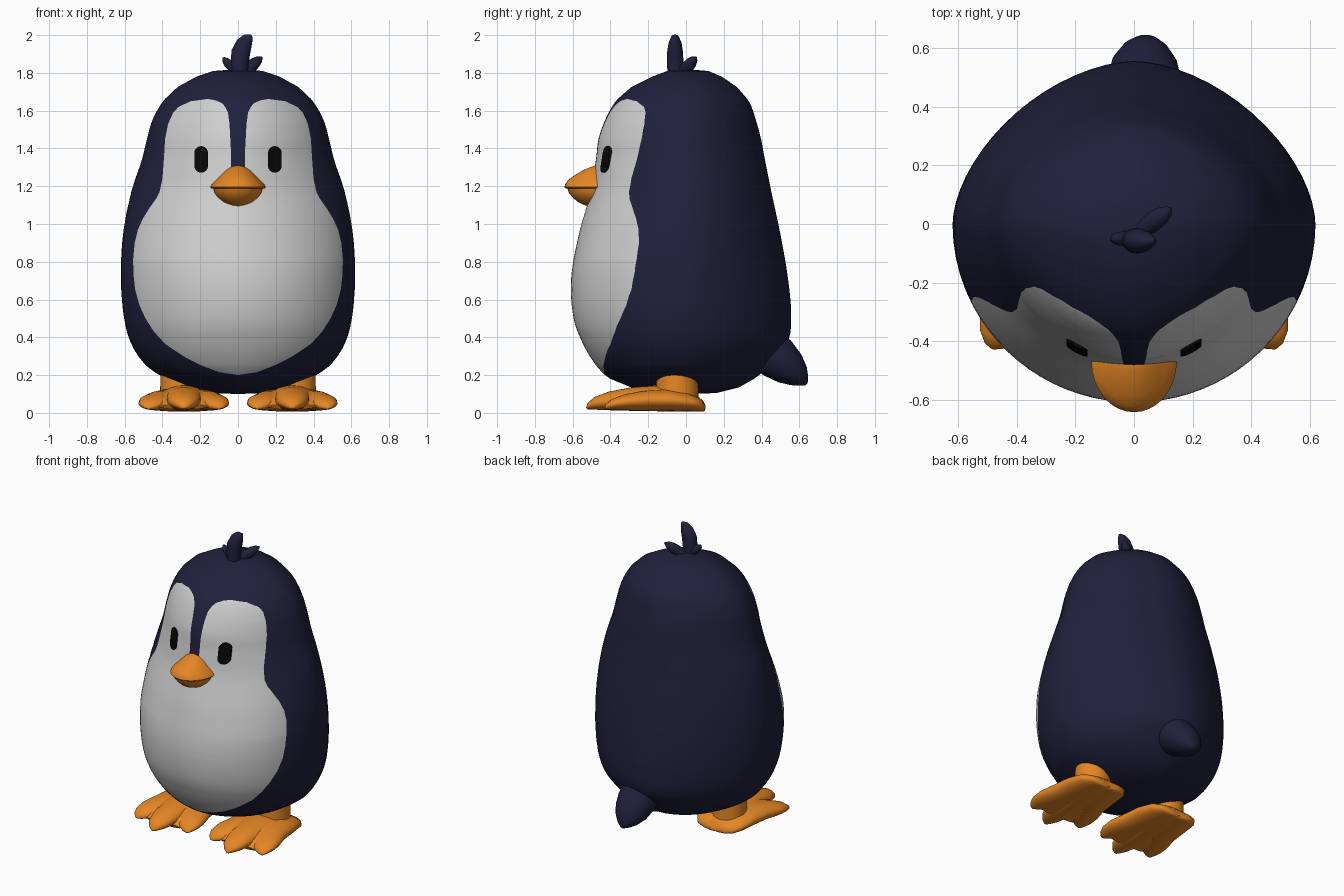
import bpy, bmesh, math
from mathutils import Vector

if "Cube" in bpy.data.objects:
    bpy.data.objects.remove(bpy.data.objects["Cube"])


def material(name, rgb):
    m = bpy.data.materials.new(name)
    m.diffuse_color = (*rgb, 1)
    m.use_nodes = True
    m.node_tree.nodes["Principled BSDF"].inputs["Base Color"].default_value = m.diffuse_color
    return m


NAVY = material("navy", (0.015, 0.0145, 0.046))
WHITE = material("white", (0.63, 0.63, 0.63))
ORANGE = material("orange", (0.78, 0.24, 0.018))
BLACK = material("black", (0.002, 0.002, 0.002))


def finish(name, bm, mats, angle=50):
    bmesh.ops.remove_doubles(bm, verts=bm.verts, dist=1e-5)
    bmesh.ops.recalc_face_normals(bm, faces=bm.faces)
    me = bpy.data.meshes.new(name)
    bm.to_mesh(me)
    bm.free()
    for m in mats:
        me.materials.append(m)
    for p in me.polygons:
        p.use_smooth = True
    me.set_sharp_from_angle(angle=math.radians(angle))
    ob = bpy.data.objects.new(name, me)
    bpy.context.collection.objects.link(ob)
    return ob


def bridge(bm, rings, rule=None):
    n = len(rings[0])
    for i in range(len(rings) - 1):
        for j in range(n):
            k = (j + 1) % n
            f = bm.faces.new((rings[i][j], rings[i][k], rings[i + 1][k], rings[i + 1][j]))
            if rule:
                f.material_index = rule(i, j)


def loft(name, mat, rings, n=28, floor=None, angle=50):
    """Skin elliptical rings given as (centre, u axis, v axis)."""
    bm = bmesh.new()
    loops = []
    for c, u, v in rings:
        loop = []
        for k in range(n):
            a = 2 * math.pi * k / n
            p = Vector(c) + Vector(u) * math.cos(a) + Vector(v) * math.sin(a)
            if floor is not None:
                p.z = max(p.z, floor)
            loop.append(bm.verts.new(p))
        loops.append(loop)
    bridge(bm, loops)
    bm.faces.new(loops[0])
    bm.faces.new(loops[-1])
    return finish(name, bm, [mat], angle)


def sweep(name, mat, pts, radii, wide=(1, 0, 0), **kw):
    """Tapered tube along pts; radii are (sideways, other) half sizes."""
    pts = [Vector(p) for p in pts]
    rings = []
    for i, (ru, rv) in enumerate(radii):
        t = (pts[min(i + 1, len(pts) - 1)] - pts[max(i - 1, 0)]).normalized()
        u = Vector(wide)
        u = (u - t * u.dot(t)).normalized()
        rings.append((pts[i], u * ru, t.cross(u) * rv))
    return loft(name, mat, rings, **kw)


def interp(table, z, col=1, smooth=False):
    """Read a table at z, linearly or along a smooth curve."""
    z = min(max(z, table[0][0]), table[-1][0])
    last = len(table) - 1
    i = next(k for k in range(last) if z <= table[k + 1][0])
    a, b = table[i], table[i + 1]
    h = b[0] - a[0]
    t = (z - a[0]) / h
    if not smooth or i < 2 or i > last - 3:
        return a[col] + (b[col] - a[col]) * t
    m0, m1 = ((table[k + 1][col] - table[k - 1][col]) / (table[k + 1][0] - table[k - 1][0])
              for k in (i, i + 1))
    return ((2 * t**3 - 3 * t**2 + 1) * a[col] + (t**3 - 2 * t**2 + t) * h * m0
            + (3 * t**2 - 2 * t**3) * b[col] + (t**3 - t**2) * h * m1)


# Body profile: z, half width, front depth, back depth
PROFILE = [(0.1, 0, 0, 0), (0.105, 0.15, 0.12, 0.16), (0.135, 0.29, 0.29, 0.28),
           (0.18, 0.38, 0.40, 0.36), (0.25, 0.487, 0.475, 0.44), (0.365, 0.565, 0.545, 0.535),
           (0.5, 0.603, 0.595, 0.557), (0.71, 0.62, 0.608, 0.54), (0.95, 0.608, 0.566, 0.499),
           (1.17, 0.565, 0.505, 0.452), (1.345, 0.508, 0.476, 0.417), (1.45, 0.482, 0.463, 0.397),
           (1.55, 0.453, 0.428, 0.37), (1.645, 0.40, 0.375, 0.335), (1.725, 0.32, 0.29, 0.27),
           (1.78, 0.22, 0.18, 0.19), (1.81, 0.13, 0.1, 0.12), (1.82, 0, 0, 0)]
# Outer and inner edge of the white front: z, x
OUTER = [(0.2, 0), (0.215, 0.1), (0.254, 0.2), (0.3, 0.29), (0.365, 0.386), (0.43, 0.445),
         (0.5, 0.49), (0.57, 0.522), (0.655, 0.545), (0.74, 0.554), (0.815, 0.555), (0.9, 0.547),
         (0.97, 0.53), (1.03, 0.503), (1.09, 0.465), (1.13, 0.436), (1.17, 0.415), (1.24, 0.4),
         (1.35, 0.392), (1.45, 0.386), (1.53, 0.37), (1.59, 0.343), (1.62, 0.315),
         (1.65, 0.25), (1.662, 0.16)]
INNER = [(1.25, 0), (1.26, 0.035), (1.4, 0.038), (1.53, 0.045), (1.59, 0.053), (1.62, 0.068),
         (1.64, 0.085), (1.655, 0.12), (1.662, 0.16)]
# Roundness of the front cross-section (2 is an ellipse, less is more pointed)
ROUND = [(0.8, 2.0), (1.2, 1.7)]
BACK_ROUND = 1.74
Z0, Z1 = OUTER[0][0], OUTER[-1][0]


def body_at(z, col=1):
    return interp(PROFILE, z, col, True)


def edge_angle(table, z):
    z = min(max(z, Z0), Z1)
    return math.asin((interp(table, z) / body_at(z)) ** (interp(ROUND, z) / 2))


def front_y(x, z):
    p = interp(ROUND, z)
    return -body_at(z, 2) * (1 - abs(x / body_at(z)) ** p) ** (1 / p)


def body_point(a, z):
    s, c = math.sin(a), math.cos(a)
    p = interp(ROUND, z) if c > 0 else BACK_ROUND
    x = math.copysign(body_at(z) * abs(s) ** (2 / p), s)
    return x, -math.copysign(body_at(z, 2 if c > 0 else 3) * abs(c) ** (2 / p), c), z


# Body: ring columns follow the edges of the white front
rows = sorted({r[0] for r in PROFILE + OUTER + INNER} | {0.3 + 0.04 * k for k in range(33)})
A, B, C = 3, 14, 22
bm = bmesh.new()
rings = []
for z in rows:
    ai, ao = edge_angle(INNER, z), edge_angle(OUTER, z)
    half = [ai * k / A for k in range(A)]
    half += [ai + (ao - ai) * k / B for k in range(B)]
    half += [ao + (math.pi - ao) * k / C for k in range(C + 1)]
    full = half + [-a for a in half[-2:0:-1]]
    rings.append([bm.verts.new(body_point(a, z)) for a in full])
count = len(rings[0])
bridge(bm, rings, lambda i, j: int(A <= min(j, count - 1 - j) < A + B
                                   and Z0 <= rows[i] < Z1))
finish("body", bm, [NAVY, WHITE], 80)

# Eyes: thin capsule plates lying on the face
for s, side in ((-1, "left"), (1, "right")):
    bm = bmesh.new()
    outline = []
    for k in range(28):
        a = 2 * math.pi * (k + 0.5) / 28
        outline.append((s * 0.195 + 0.036 * math.cos(a),
                        1.342 + 0.036 * math.sin(a) + math.copysign(0.034, math.sin(a))))
    loops = [[bm.verts.new((x, front_y(x, z) + d, z)) for x, z in outline] for d in (0.0, -0.0095)]
    bridge(bm, loops)
    mid = bm.verts.new((s * 0.195, front_y(s * 0.195, 1.342) - 0.0095, 1.342))
    for k in range(28):
        bm.faces.new((loops[1][k], loops[1][(k + 1) % 28], mid))
    finish(side + "_eye", bm, [BLACK])

# Beak: upper and lower halves from stacked ellipses (z, half width, depth)
BEAK = {"upper_beak": [(1.187, 0.138, 0.165), (1.195, 0.146, 0.173), (1.21, 0.138, 0.17),
                       (1.235, 0.113, 0.152), (1.26, 0.088, 0.117), (1.285, 0.063, 0.074),
                       (1.302, 0.037, 0.034), (1.31, 0.012, 0.01)],
        "lower_beak": [(1.187, 0.13, 0.158), (1.165, 0.125, 0.15), (1.14, 0.108, 0.13),
                       (1.115, 0.08, 0.1), (1.1, 0.05, 0.068), (1.093, 0.02, 0.045)]}
for name, secs in BEAK.items():
    loft(name, ORANGE, [((0, -0.47, z), (w, 0, 0), (0, d, 0)) for z, w, d in secs], 36)

# Tail
sweep("tail", NAVY,
      [(0.035, 0.42, 0.34), (0.035, 0.49, 0.285), (0.036, 0.55, 0.235), (0.04, 0.595, 0.195),
       (0.043, 0.62, 0.17), (0.045, 0.637, 0.152)],
      [(0.13, 0.125), (0.127, 0.115), (0.112, 0.095), (0.08, 0.065), (0.048, 0.037), (0.012, 0.01)])

# Head tuft: one tall lobe and two small ones
sweep("tall_tuft", NAVY,
      [(0.01, -0.055, 1.79), (0.008, -0.057, 1.85), (0.015, -0.058, 1.91), (0.033, -0.058, 1.955),
       (0.054, -0.058, 1.983), (0.072, -0.058, 1.998)],
      [(0.042, 0.042), (0.048, 0.044), (0.05, 0.042), (0.043, 0.035), (0.029, 0.023), (0.007, 0.007)])
sweep("left_tuft", NAVY,
      [(0, -0.05, 1.8), (-0.03, -0.05, 1.83), (-0.053, -0.05, 1.851), (-0.069, -0.05, 1.868),
       (-0.078, -0.05, 1.882)],
      [(0.022, 0.022), (0.026, 0.026), (0.023, 0.024), (0.016, 0.017), (0.004, 0.004)], wide=(0, 1, 0))
sweep("right_tuft", NAVY,
      [(0.03, -0.02, 1.8), (0.065, 0.008, 1.831), (0.09, 0.026, 1.853), (0.112, 0.042, 1.871),
       (0.126, 0.054, 1.883)],
      [(0.028, 0.03), (0.034, 0.033), (0.032, 0.03), (0.021, 0.02), (0.005, 0.005)],
      wide=(0.6, -0.8, 0))

# Legs and webbed three-toed feet
TOES = {"inner": (-0.195, -0.425, 0.85), "middle": (0, -0.525, 1.0), "outer": (0.195, -0.425, 0.85)}
TOE = [(0, 0.02, 0.008), (0.03, 0.08, 0.03), (0.09, 0.125, 0.046), (0.22, 0.145, 0.062),
       (0.42, 0.125, 0.068), (0.62, 0.096, 0.062), (0.8, 0.087, 0.05), (0.92, 0.064, 0.035),
       (0.98, 0.034, 0.019), (1, 0.008, 0.006)]
WEB = [(0.05, 0.08, 0.02), (0.0, 0.15, 0.045), (-0.1, 0.185, 0.055), (-0.2, 0.205, 0.055),
       (-0.29, 0.205, 0.045), (-0.37, 0.175, 0.03), (-0.41, 0.13, 0.015)]
for s, side in ((-1, "left"), (1, "right")):
    loft(side + "_leg", ORANGE,
         [((s * 0.3, -0.047, z), (r, 0, 0), (0, r, 0))
          for z, r in ((0.05, 0.115), (0.12, 0.112), (0.3, 0.109))])
    for toe, (dx, tip, thick) in TOES.items():
        pts = [(s * (0.287 + dx * t), 0.095 + (tip - 0.095) * t, 0.007 + h * thick + 0.01 * t * t)
               for t, w, h in TOE]
        sweep(f"{side}_{toe}_toe", ORANGE, pts, [(w, h * thick) for t, w, h in TOE], floor=0.0)
    sweep(side + "_foot_web", ORANGE, [(s * 0.287, y, 0.018 + h) for y, w, h in WEB],
          [(w, h) for y, w, h in WEB], floor=0.0)
